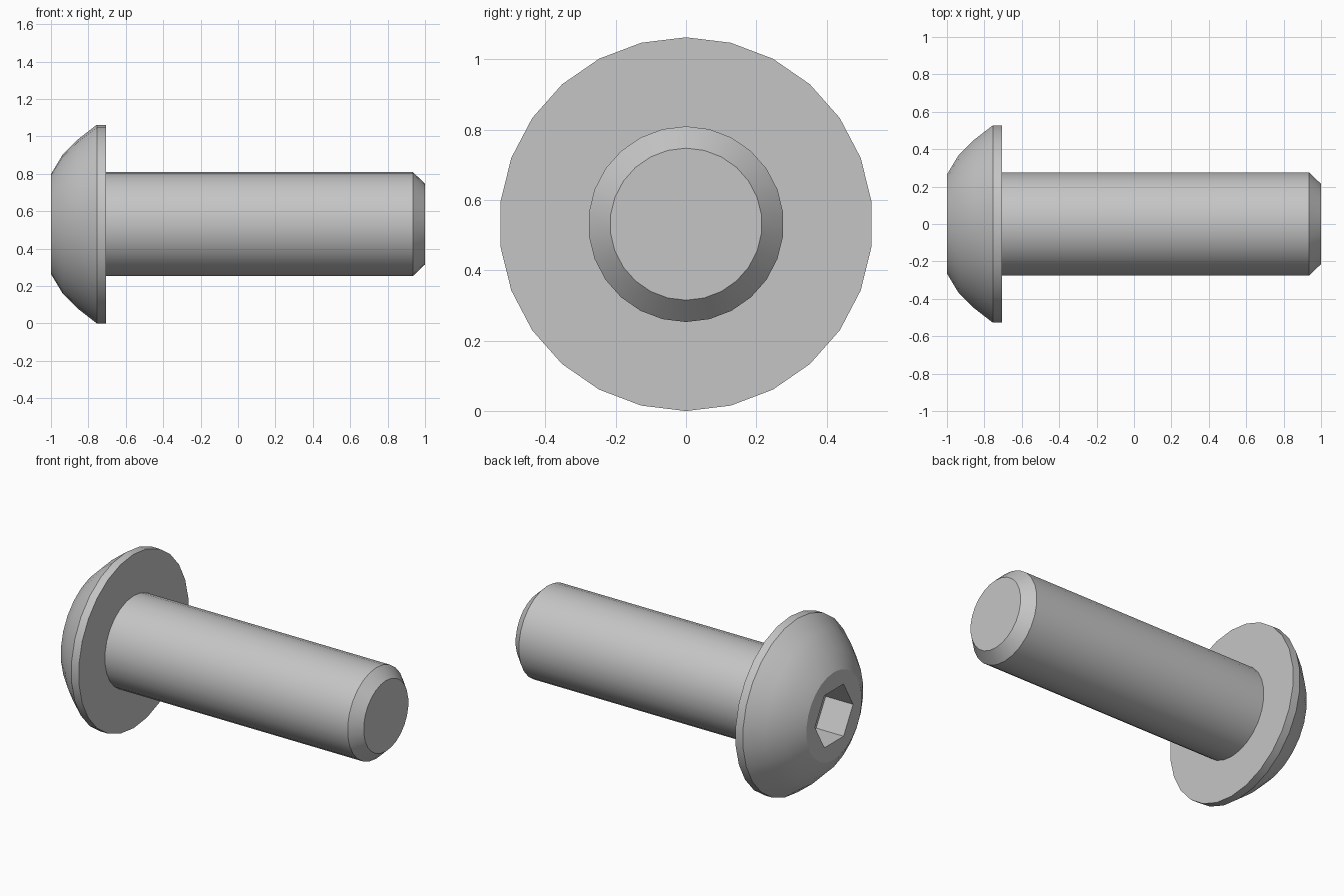
import bpy, bmesh
from math import sin, cos, pi, radians

SIDES = 26
HEAD_R = 0.531
SHANK_R = 0.278
SOCKET_R = 0.184
SOCKET_DEPTH = 0.185
SHOULDER_X = -0.705

cube = bpy.data.objects.get("Cube")
if cube:
    bpy.data.objects.remove(cube, do_unlink=True)

# Plain grey metal
metal = bpy.data.materials.new("grey_metal")
metal.use_nodes = True
grey = (0.56, 0.56, 0.56, 1)
metal.diffuse_color = grey
for node in metal.node_tree.nodes:
    if node.type == 'BSDF_PRINCIPLED':
        node.inputs["Base Color"].default_value = grey


def ring(bm, x, radius, count, start):
    """Ring of vertices around the bolt axis."""
    angles = [start + 2 * pi * i / count for i in range(count)]
    return [bm.verts.new((x, radius * cos(a), HEAD_R + radius * sin(a))) for a in angles]


def bridge(bm, a, b):
    n = len(a)
    for i in range(n):
        j = (i + 1) % n
        bm.faces.new((a[i], a[j], b[j], b[i]))


def lathe(bm, profile):
    """Sweep an (x, radius) profile round the axis, with a vertex on top."""
    rings = [ring(bm, x, r, SIDES, pi / 2) for x, r in profile]
    for a, b in zip(rings, rings[1:]):
        bridge(bm, a, b)
    return rings


def finish(bm, name):
    bmesh.ops.recalc_face_normals(bm, faces=bm.faces[:])
    mesh = bpy.data.meshes.new(name)
    bm.to_mesh(mesh)
    bm.free()
    obj = bpy.data.objects.new(name, mesh)
    bpy.context.collection.objects.link(obj)
    mesh.materials.append(metal)
    bpy.ops.object.select_all(action='DESELECT')
    obj.select_set(True)
    bpy.context.view_layer.objects.active = obj
    bpy.ops.object.shade_smooth_by_angle(angle=radians(30))
    return obj


# Domed head with a thin rim and a flat underside
bm = bmesh.new()
rings = lathe(bm, [(-1, 0.267), (-0.937, 0.372), (-0.853, 0.455),
                   (-0.755, HEAD_R), (SHOULDER_X, HEAD_R), (SHOULDER_X, SHANK_R)])

# Hexagonal socket sunk into the flat of the head
mouth = ring(bm, -1, SOCKET_R, 6, 0)
floor = ring(bm, -1 + SOCKET_DEPTH, SOCKET_R, 6, 0)
bridge(bm, mouth, floor)
bm.faces.new(floor)
rim_edges = []
for loop in (rings[0], mouth):
    for i, v in enumerate(loop):
        rim_edges.append(bm.edges.get((v, loop[(i + 1) % len(loop)])))
bmesh.ops.triangle_fill(bm, use_beauty=True, edges=rim_edges, normal=(-1, 0, 0))
finish(bm, "head")

# Plain shank with a chamfered tip
bm = bmesh.new()
rings = lathe(bm, [(SHOULDER_X, SHANK_R), (0.935, SHANK_R), (1, 0.216)])
bm.faces.new(rings[-1])
finish(bm, "shank")
